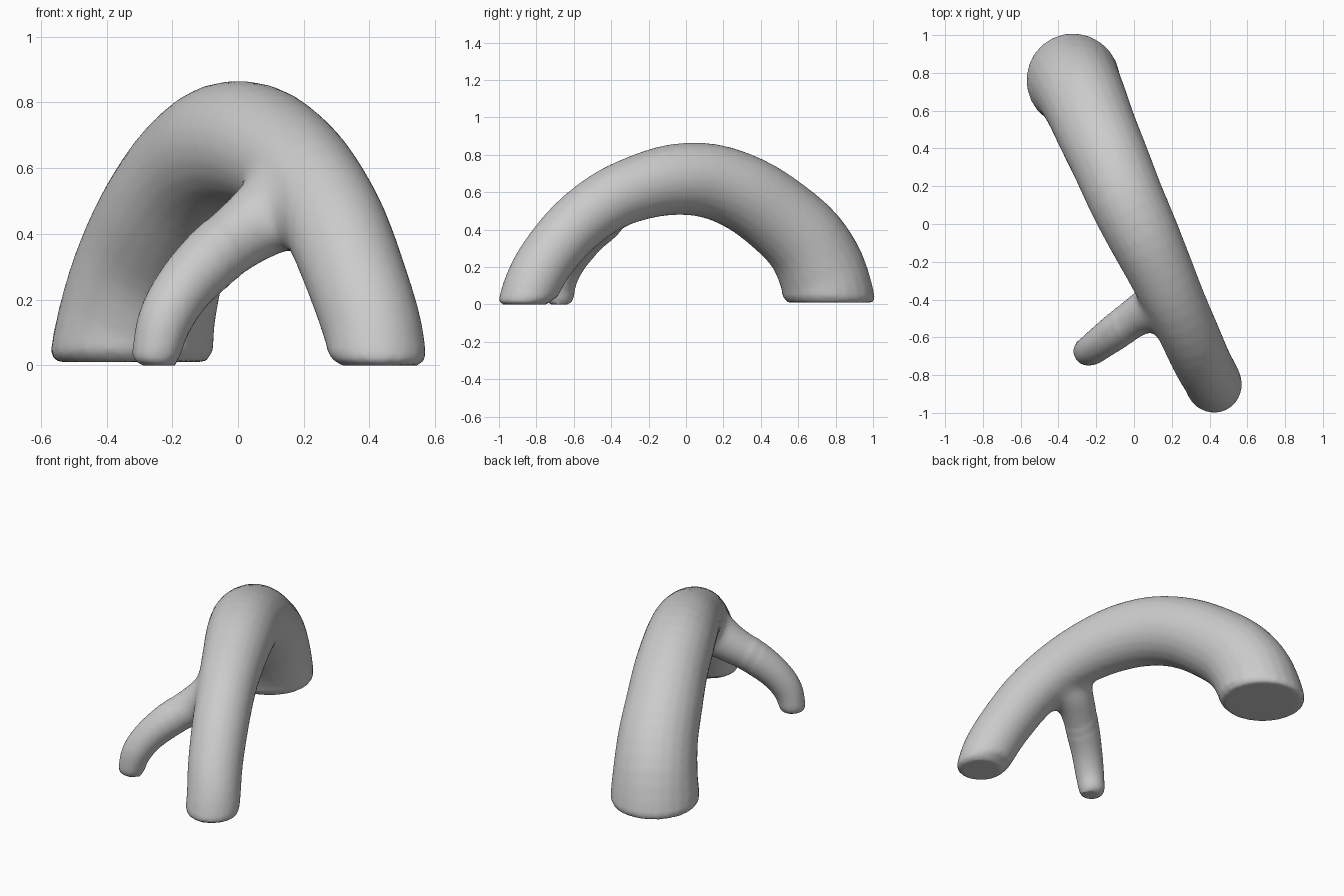
import bpy, bmesh, math
from mathutils import Vector

cube = bpy.data.objects.get("Cube")
if cube:
    bpy.data.objects.remove(cube, do_unlink=True)

SIDES = 24
STEPS = 3
GREY = (0.6, 0.6, 0.6, 1.0)
mat = bpy.data.materials.new("plain grey")
mat.use_nodes = True
mat.diffuse_color = GREY
mat.node_tree.nodes["Principled BSDF"].inputs["Base Color"].default_value = GREY


def blend(a, b, c, d, t):
    """Smooth curve between b and c."""
    return 0.5 * (2 * b + (c - a) * t + (2 * a - 5 * b + 4 * c - d) * t ** 2
                  + (3 * b - a - 3 * c + d) * t ** 3)


def tube(name, stations, foot_ends):
    """Sweep a tapered round section along (x, y, z, radius) stations."""
    pts = [Vector(s[:3]) for s in stations]
    flat = (pts[-1] - pts[0]).to_2d().normalized()
    side = Vector((-flat.y, flat.x, 0))
    last = len(pts) - 1
    rings = []
    for i, p in enumerate(pts):
        tangent = (pts[min(i + 1, last)] - pts[max(i - 1, 0)]).normalized()
        # the two rings of each foot lie level with the ground
        if i < 2 and 0 in foot_ends:
            tangent = Vector((0, 0, 1))
        if i > last - 2 and 1 in foot_ends:
            tangent = Vector((0, 0, -1))
        across = (side - tangent * side.dot(tangent)).normalized()
        up = tangent.cross(across)
        angles = [math.tau * k / SIDES for k in range(SIDES)]
        rings.append([p + stations[i][3] * (across * math.cos(a) + up * math.sin(a)) for a in angles])

    # extra rings between the stations round off the bend
    dense = []
    for i in range(last):
        near = [rings[min(max(j, 0), last)] for j in range(i - 1, i + 3)]
        for s in range(STEPS):
            dense.append([blend(*quad, s / STEPS) for quad in zip(*near)])
    dense.append(rings[-1])

    bm = bmesh.new()
    loops = [[bm.verts.new(co) for co in ring] for ring in dense]
    for r, s in zip(loops, loops[1:]):
        for k in range(SIDES):
            n = (k + 1) % SIDES
            bm.faces.new((r[k], r[n], s[n], s[k]))
    bm.faces.new(loops[0])
    bm.faces.new(loops[-1])
    bmesh.ops.recalc_face_normals(bm, faces=bm.faces)
    mesh = bpy.data.meshes.new(name)
    bm.to_mesh(mesh)
    bm.free()
    mesh.materials.append(mat)
    obj = bpy.data.objects.new(name, mesh)
    bpy.context.collection.objects.link(obj)
    return obj


# Thick arch, tapering from the back foot to the front foot
arch = tube("arch_root", [
    (-.32, .765, .01, .22), (-.323, .762, .045, .247), (-.30, .725, .18, .236),
    (-.255, .635, .34, .224), (-.195, .49, .475, .215), (-.12, .32, .59, .207),
    (-.04, .13, .66, .20), (.05, -.06, .668, .19), (.14, -.25, .625, .175),
    (.22, -.43, .545, .165), (.30, -.60, .415, .158), (.365, -.74, .25, .153),
    (.41, -.82, .11, .15), (.424, -.853, .03, .147), (.43, -.86, 0, .118)], (0, 1))

# Side branch, growing out of the arch
branch = tube("side_branch", [
    (-.24, -.675, 0, .05), (-.248, -.675, .03, .073), (-.225, -.665, .13, .083),
    (-.165, -.62, .235, .09), (-.07, -.55, .335, .1), (.02, -.485, .405, .11),
    (.09, -.45, .455, .125), (.16, -.43, .51, .125), (.22, -.42, .545, .1)], (0,))

# Merge both into one even skin
bpy.ops.object.select_all(action='DESELECT')
arch.select_set(True)
bpy.context.view_layer.objects.active = arch
union = arch.modifiers.new("union", 'BOOLEAN')
union.operation = 'UNION'
union.solver = 'EXACT'
union.object = branch
skin = arch.modifiers.new("skin", 'REMESH')
skin.mode = 'VOXEL'
skin.voxel_size = 0.016
for name in ("union", "skin"):
    bpy.ops.object.modifier_apply(modifier=name)
bpy.data.objects.remove(branch, do_unlink=True)

# Soften the crotch where the branch meets the arch, and lightly the rest
bm = bmesh.new()
bm.from_mesh(arch.data)
crotch = Vector((.08, -.47, .43))
for reach, rounds in ((5, 2), (.24, 8), (.19, 14)):
    soft = [v for v in bm.verts if (v.co - crotch).length < reach and (reach < 1 or v.co.z > .06)]
    for _ in range(rounds):
        bmesh.ops.smooth_vert(bm, verts=soft, factor=0.5, use_axis_x=True, use_axis_y=True, use_axis_z=True)
bm.to_mesh(arch.data)
bm.free()
bpy.ops.object.shade_smooth_by_angle(angle=math.radians(50))
